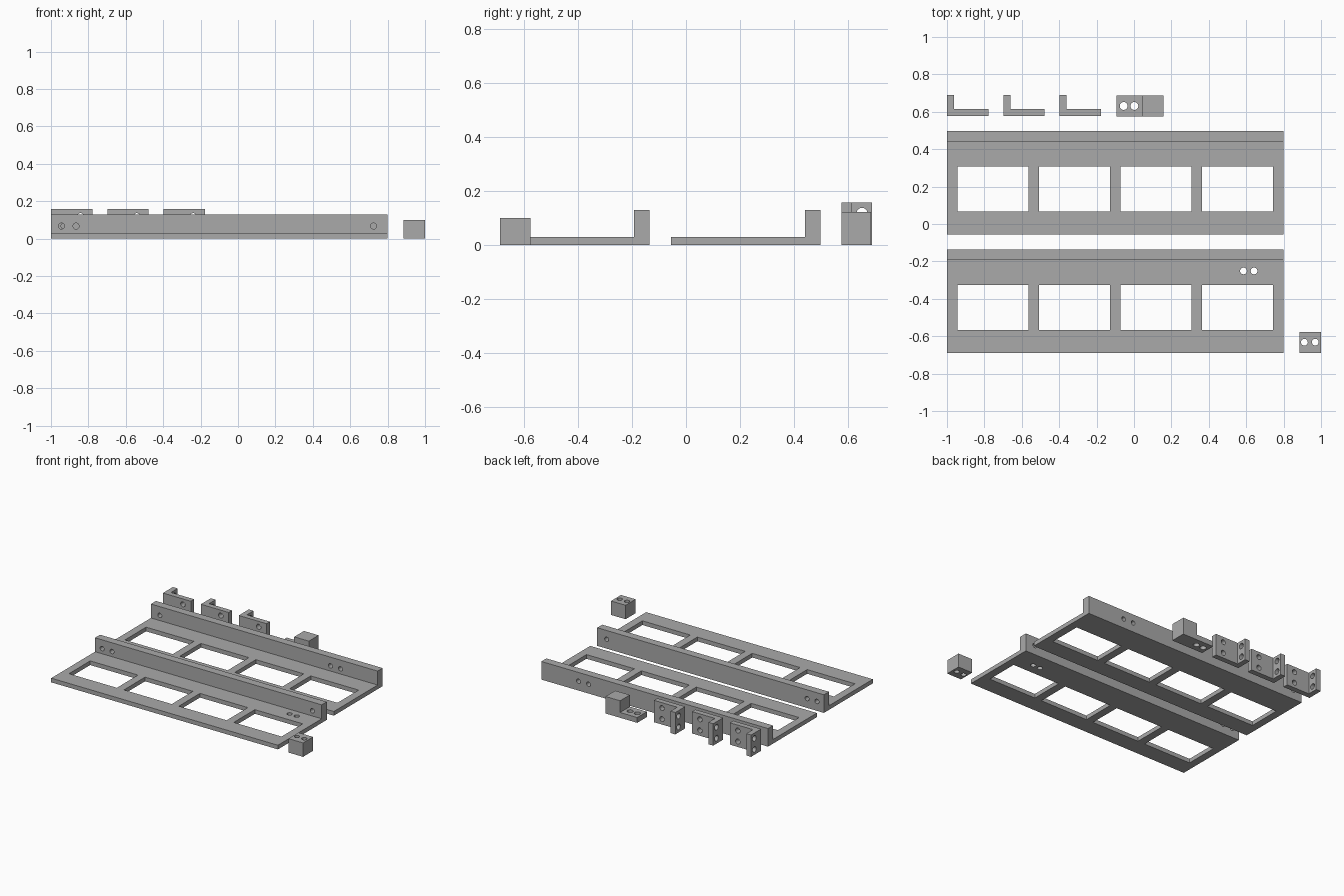
import bpy, bmesh
from mathutils import Matrix, Vector

if "Cube" in bpy.data.objects:
    bpy.data.objects.remove(bpy.data.objects["Cube"], do_unlink=True)

grey = bpy.data.materials.new("plain grey")
grey.use_nodes = True
grey.diffuse_color = (0.4, 0.4, 0.4, 1)
grey.node_tree.nodes["Principled BSDF"].inputs["Base Color"].default_value = (0.4, 0.4, 0.4, 1)

TURN = {"x": Matrix.Rotation(1.5708, 4, "Y"),
        "y": Matrix.Rotation(1.5708, 4, "X"),
        "z": Matrix.Identity(4)}


def to_object(bm, name):
    bmesh.ops.recalc_face_normals(bm, faces=bm.faces)
    mesh = bpy.data.meshes.new(name)
    bm.to_mesh(mesh)
    bm.free()
    mesh.materials.append(grey)
    obj = bpy.data.objects.new(name, mesh)
    bpy.context.collection.objects.link(obj)
    return obj


def prism(name, profile, offset):
    """Extrude a closed profile of 3D points along an offset."""
    bm = bmesh.new()
    face = bm.faces.new([bm.verts.new(p) for p in profile])
    out = bmesh.ops.extrude_face_region(bm, geom=[face])
    moved = [v for v in out["geom"] if isinstance(v, bmesh.types.BMVert)]
    bmesh.ops.translate(bm, verts=moved, vec=offset)
    return to_object(bm, name)


def drill(bm, centre, axis, radius, depth=0.1):
    bmesh.ops.create_cone(bm, cap_ends=True, segments=32, radius1=radius, radius2=radius,
                          depth=depth, matrix=Matrix.Translation(centre) @ TURN[axis])


def punch(bm, centre, size):
    bmesh.ops.create_cube(bm, size=1, matrix=Matrix.Translation(centre)
                          @ Matrix.Diagonal(Vector((*size, 1))))


def cut(obj, bm):
    """Subtract the cutter mesh and bake the result."""
    cutter = to_object(bm, "cutter")
    cutter.hide_render = True
    mod = obj.modifiers.new("cut", "BOOLEAN")
    mod.operation, mod.solver, mod.object = "DIFFERENCE", "EXACT", cutter
    bpy.context.view_layer.update()
    graph = bpy.context.evaluated_depsgraph_get()
    mesh = bpy.data.meshes.new_from_object(obj.evaluated_get(graph))
    obj.modifiers.clear()
    obj.data = mesh
    bpy.data.objects.remove(cutter, do_unlink=True)


def rail(name, y, wall_holes, floor_holes=()):
    """Angle rail: windowed floor plate with an upright wall on its back edge."""
    back, wall = y + 0.554, y + 0.497
    shape = [(y, 0), (back, 0), (back, 0.13), (wall, 0.13), (wall, 0.03), (y, 0.03)]
    obj = prism(name, [(-1, a, b) for a, b in shape], (1.8, 0, 0))
    bm = bmesh.new()
    for i in range(4):
        punch(bm, (-0.755 + i * 0.436, y + 0.243, 0), (0.38, 0.24, 0.2))
    for x in wall_holes:
        drill(bm, (x, wall + 0.03, 0.067), "y", 0.016)
    for x in floor_holes:
        drill(bm, (x, y + 0.439, 0), "z", 0.018)
    cut(obj, bm)


rail("front_rail", -0.69, (-0.944, -0.866, 0.725), (0.585, 0.642))
rail("back_rail", -0.056, (-0.93, 0.425, 0.505))

# Three upright corner brackets
for i, x in enumerate((-1, -0.699, -0.398)):
    shape = [(0, 0.577), (0.221, 0.577), (0.221, 0.615), (0.038, 0.615), (0.038, 0.69), (0, 0.69)]
    bracket = prism(f"corner_bracket_{i + 1}", [(x + a, b, 0) for a, b in shape], (0, 0, 0.157))
    bm = bmesh.new()
    for z in (0.039, 0.118):
        drill(bm, (x + 0.158, 0.596, z), "y", 0.018)
        drill(bm, (x + 0.019, 0.652, z), "x", 0.02)
    cut(bracket, bm)

# Stepped block with a drilled foot
shape = [(-0.093, 0), (0.159, 0), (0.159, 0.122), (0.043, 0.122), (0.043, 0.038), (-0.093, 0.038)]
step = prism("stepped_block", [(a, 0.576, b) for a, b in shape], (0, 0.11, 0))
bm = bmesh.new()
for x in (-0.055, 0.002):
    drill(bm, (x, 0.631, 0), "z", 0.021)
cut(step, bm)

# Small spacer block with two through holes
shape = [(0.884, -0.69), (1, -0.69), (1, -0.577), (0.884, -0.577)]
spacer = prism("spacer_block", [(a, b, 0) for a, b in shape], (0, 0, 0.1))
bm = bmesh.new()
for x in (0.911, 0.969):
    drill(bm, (x, -0.632, 0.05), "z", 0.018, 0.3)
cut(spacer, bm)
